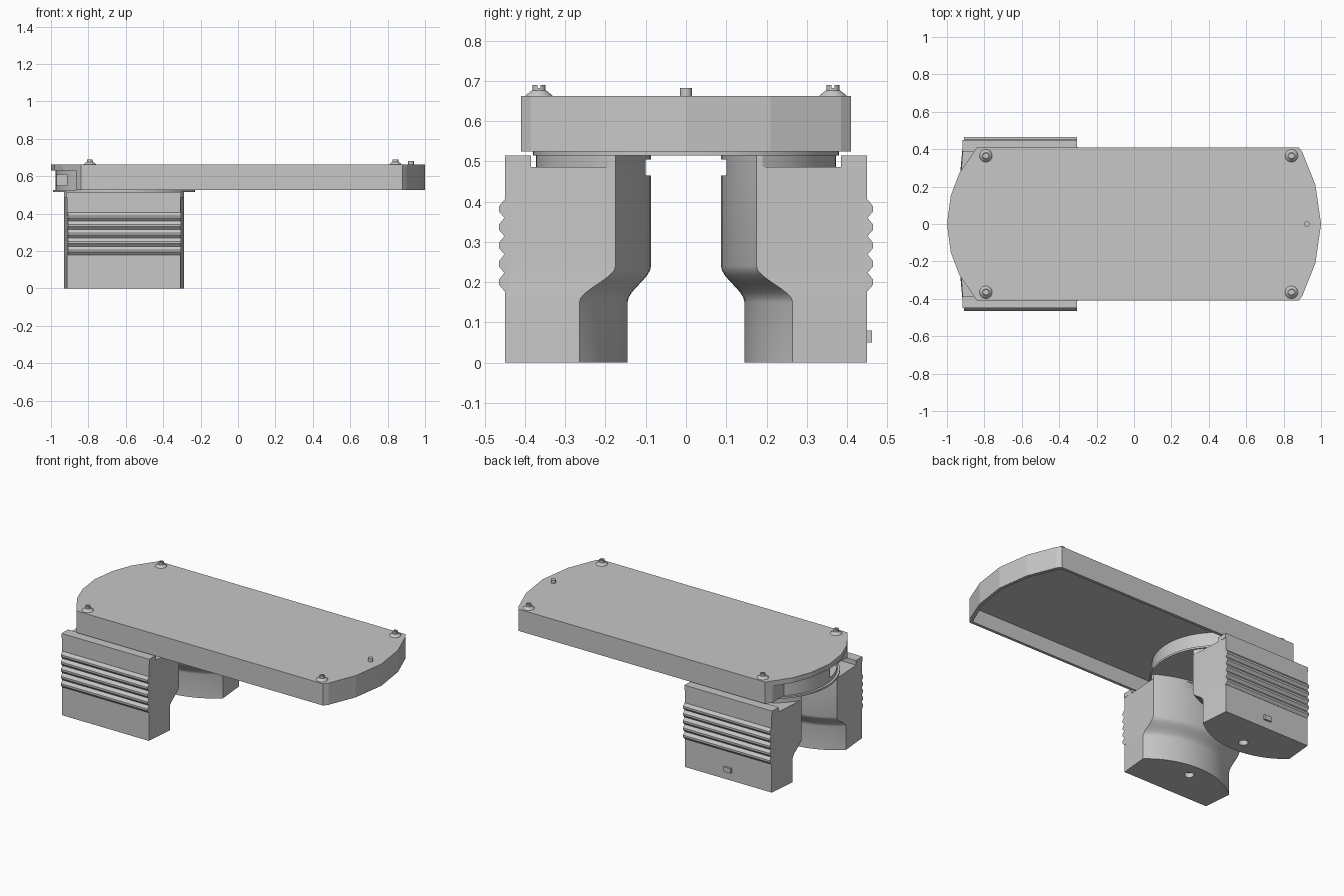
import bpy, bmesh, math

cube = bpy.data.objects.get("Cube")
if cube:
    bpy.data.objects.remove(cube, do_unlink=True)

grey = bpy.data.materials.new("plain_grey")
grey.use_nodes = True
COLOUR = (0.57, 0.57, 0.57, 1)
grey.diffuse_color = COLOUR
grey.node_tree.nodes["Principled BSDF"].inputs["Base Color"].default_value = COLOUR
CX = -0.61   # centre of the swivel and the pods
HALF = 0.32  # half width of a pod at its inner corners


def loft(name, rings, smooth=False):
    """Skin a stack of equal-length point rings and cap both ends."""
    bm = bmesh.new()
    loops = [[bm.verts.new(p) for p in ring] for ring in rings]
    n = len(loops[0])
    for a, b in zip(loops, loops[1:]):
        for i in range(n):
            j = (i + 1) % n
            bm.faces.new((a[i], a[j], b[j], b[i]))
    bm.faces.new(loops[0])
    bm.faces.new(loops[-1])
    bmesh.ops.recalc_face_normals(bm, faces=bm.faces)
    mesh = bpy.data.meshes.new(name)
    bm.to_mesh(mesh)
    bm.free()
    mesh.materials.append(grey)
    ob = bpy.data.objects.new(name, mesh)
    bpy.context.collection.objects.link(ob)
    if smooth:
        bpy.ops.object.select_all(action='DESELECT')
        ob.select_set(True)
        bpy.context.view_layer.objects.active = ob
        bpy.ops.object.shade_smooth_by_angle(angle=math.radians(30))
    return ob


def prism(name, pts, z0, z1, smooth=False):
    return loft(name, [[(x, y, z) for x, y in pts] for z in (z0, z1)], smooth)


def rect(x0, x1, y0, y1):
    return [(x0, y0), (x1, y0), (x1, y1), (x0, y1)]


def circle(x, y, r, n=24):
    return [(x + r * math.cos(2 * math.pi * i / n),
             y + r * math.sin(2 * math.pi * i / n)) for i in range(n)]


def cut(ob, cutter):
    """Subtract the cutter, keep the result and drop the helper."""
    cutter.hide_render = True
    m = ob.modifiers.new("cut", 'BOOLEAN')
    m.operation = 'DIFFERENCE'
    m.solver = 'EXACT'
    m.object = cutter
    mesh = bpy.data.meshes.new_from_object(
        ob.evaluated_get(bpy.context.evaluated_depsgraph_get()))
    ob.modifiers.clear()
    ob.data = mesh
    bpy.data.objects.remove(cutter, do_unlink=True)


def mirrored(half):
    """Close a +y half outline with its -y reflection."""
    return half + [(x, -y) for x, y in reversed(half) if y > 0]


# Top cover: full lid, then a hollow body that stops before the swivel end
right_end = [(0.88, 0.41), (0.9, 0.385), (0.97, 0.21), (1, 0)]
lid = mirrored([(-1, 0), (-0.98, 0.15), (-0.935, 0.27), (-0.84, 0.41)] + right_end)
prism("cover_lid", lid, 0.63, 0.662)
body = mirrored([(-0.865, 0.373), (-0.84, 0.41)] + right_end)
cover = prism("cover_body", body, 0.525, 0.63)
pocket = mirrored([(-0.83, 0.392), (0.87, 0.392), (0.952, 0.2), (0.982, 0)])
cut(cover, prism("pocket_cutter", pocket, 0.5, 0.62))

# Swivel drum on its thin flange, with an opening in the end wall
prism("swivel_flange", circle(CX, 0, 0.38, 64), 0.515, 0.527, True)
drum = prism("swivel_drum", circle(CX, 0, 0.365, 64), 0.527, 0.63, True)
cut(drum, prism("slot_cutter", rect(-1.1, -0.88, -0.2, -0.05), 0.55, 0.61))

# Corner screws and the small pin
for x in (-0.792, 0.842):
    for y in (-0.365, 0.365):
        loft("screw_washer", [[(px, py, z) for px, py in circle(x, y, r)]
             for r, z in ((0.035, 0.66), (0.033, 0.664), (0.018, 0.676))], True)
        head = prism("screw_head", circle(x, y, 0.016, 16), 0.67, 0.69, True)
        cut(head, prism("driver_cutter", rect(x - 0.03, x + 0.03, y - 0.004, y + 0.004),
                        0.682, 0.7))
prism("indicator_pin", circle(0.925, 0, 0.015, 16), 0.66, 0.682, True)


def bulge(apex, corner, n=24):
    """Inner arc of a pod, from its +x corner to its -x corner."""
    sag = corner - apex
    r = (HALF * HALF + sag * sag) / (2 * sag)
    half = math.asin(HALF / r)
    angles = [half - 2 * half * i / n for i in range(n + 1)]
    return [(r * math.sin(a), apex + r - r * math.cos(a)) for a in angles]


def place(pts, z, side, y_min=0):
    """Put a +y outline on either side, trimmed flat at y_min."""
    return [(CX + x, side * max(y, y_min), z) for x, y in pts]


def pod_outline(apex, corner):
    return [(0.303, 0.45)] + bulge(apex, corner) + [(-0.303, 0.45)]


# Round shoulder outline: upper bulge closed by the swivel circle
R = 0.372
a0 = math.acos(HALF / R)
shoulder = bulge(0.087, 0.175) + [
    (-R * math.cos(a), R * math.sin(a))
    for a in (a0 + (math.pi - 2 * a0) * i / 32 for i in range(33))]

for side, label in ((-1, "front"), (1, "back")):
    # Pod shell with the S-shaped waist on its inner face
    rings = [place(pod_outline(0.145, 0.265), 0, side)]
    for i in range(9):
        t = i / 8
        s = t * t * (3 - 2 * t)
        rings.append(place(pod_outline(0.145 - 0.058 * s, 0.265 - 0.09 * s),
                           0.15 + 0.09 * t, side))
    upper = pod_outline(0.087, 0.175)
    rings += [place(upper, 0.465, side), place(upper, 0.465, side, 0.1),
              place(upper, 0.486, side, 0.1)]
    pod = loft(label + "_pod", rings, True)
    cut(pod, prism("hole_cutter", circle(CX, side * 0.24, 0.028), -0.05, 0.03))

    # Shoulder with a small lip above the notch, and the raised outer ledge
    loft(label + "_shoulder", [place(shoulder, 0.486, side, 0.1),
                               place(shoulder, 0.505, side, 0.1),
                               place(shoulder, 0.505, side),
                               place(shoulder, 0.515, side)], True)
    prism(label + "_ledge", rect(CX - 0.306, CX + 0.306, side * 0.385, side * 0.45),
          0.486, 0.515)

    # Five cooling ribs as one toothed strip
    profile = [(0.44, 0.178)]
    for i in range(5):
        z = 0.178 + 0.0455 * i
        profile += [(0.451, z), (0.465, z + 0.016), (0.465, z + 0.028)]
    profile += [(0.451, 0.405), (0.44, 0.405)]
    loft(label + "_cooling_ribs", [[(CX + dx, side * y, z) for y, z in profile]
                                   for dx in (-0.3, 0.305)])

# Small connector on the back pod
prism("connector", rect(CX - 0.025, CX + 0.025, 0.44, 0.462), 0.05, 0.08)
